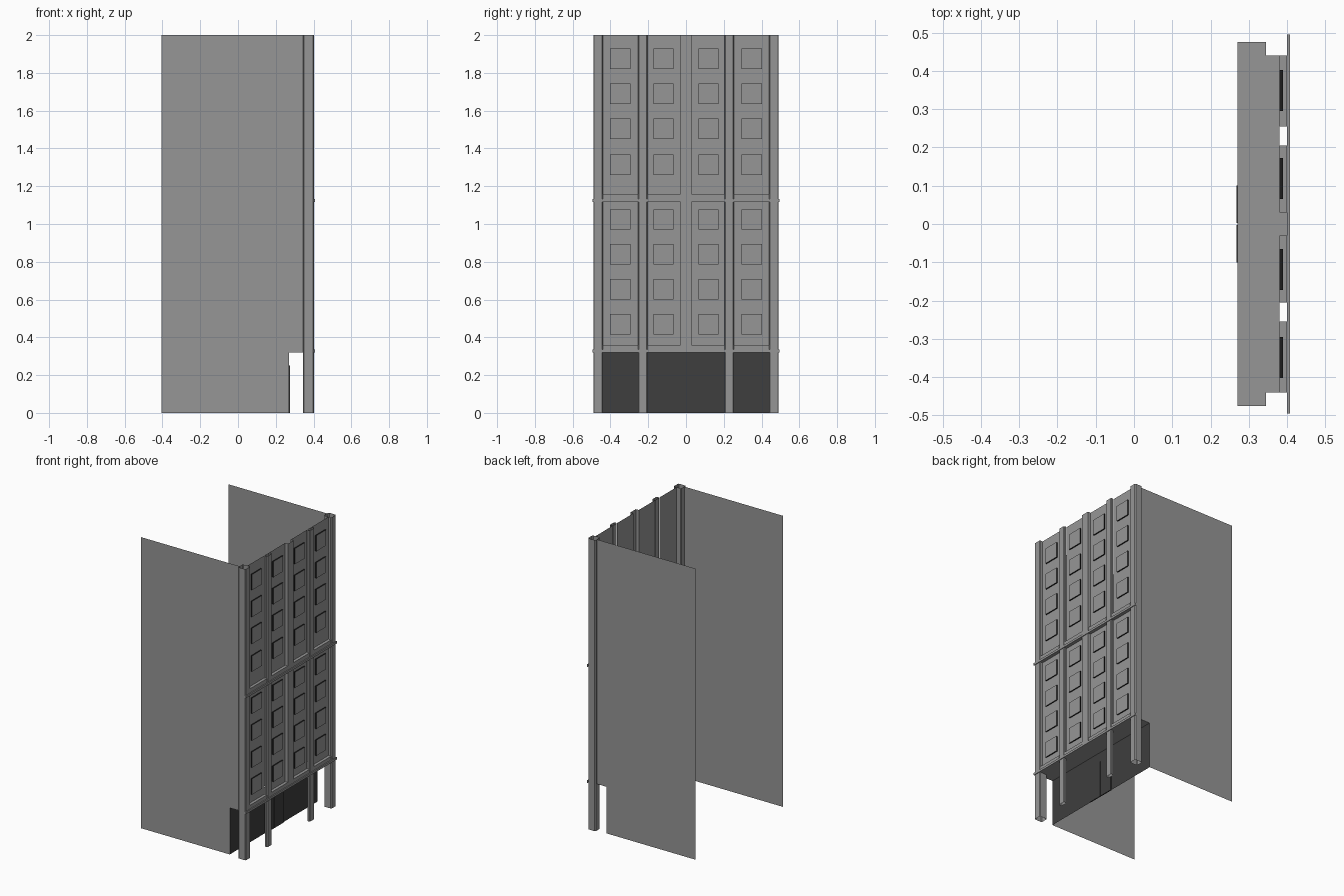
import bpy, bmesh

if "Cube" in bpy.data.objects:
    bpy.data.objects.remove(bpy.data.objects["Cube"])


def material(name, v):
    m = bpy.data.materials.new(name)
    m.diffuse_color = (v, v, v, 1)
    m.use_nodes = True
    m.node_tree.nodes["Principled BSDF"].inputs["Base Color"].default_value = m.diffuse_color
    return m


GREY = material("concrete grey", 0.305)
DARK = material("shopfront dark", 0.049)
BLACK = material("window edge black", 0.012)


def finish(name, bm, mats):
    me = bpy.data.meshes.new(name)
    bm.to_mesh(me)
    bm.free()
    for m in mats:
        me.materials.append(m)
    ob = bpy.data.objects.new(name, me)
    bpy.context.collection.objects.link(ob)
    return ob


def sheet(name, pts, mat):
    bm = bmesh.new()
    bm.faces.new([bm.verts.new(p) for p in pts])
    return finish(name, bm, [mat])


def box(name, x, y, z, mat, side=None):
    """Box from ranges; side = optional material for all but the +x face."""
    bm = bmesh.new()
    bmesh.ops.create_cube(bm, size=1)
    for v in bm.verts:
        for i, r in enumerate((x, y, z)):
            v.co[i] = r[0] if v.co[i] < 0 else r[1]
    bm.normal_update()
    if side:
        for f in bm.faces:
            f.material_index = 0 if f.normal.x > 0.5 else 1
    return finish(name, bm, [mat, side] if side else [mat])


def tube(name, x, y, z, c=0.005):
    """Hollow square column with chamfered corners, open at both ends."""
    (x0, x1), (y0, y1) = x, y
    prof = [(x0 + c, y0), (x1 - c, y0), (x1, y0 + c), (x1, y1 - c),
            (x1 - c, y1), (x0 + c, y1), (x0, y1 - c), (x0, y0 + c)]
    bm = bmesh.new()
    lo = [bm.verts.new((*p, z[0])) for p in prof]
    hi = [bm.verts.new((*p, z[1])) for p in prof]
    for i in range(8):
        j = (i + 1) % 8
        bm.faces.new((lo[i], lo[j], hi[j], hi[i]))
    return finish(name, bm, [GREY])


def span(s, a, b):
    return tuple(sorted((s * a, s * b)))


G, TOP, BACK, SHOP, WALL, FRONT = 0.32, 2.0, -0.404, 0.27, 0.38, 0.402
window_z = (0.415, 0.60, 0.785, 0.97, 1.26, 1.45, 1.635, 1.82)
bays = ((0.03, 0.205, 0.065), (0.255, 0.44, 0.295))

for s, tag in ((-1, "left"), (1, "right")):
    y = s * 0.475
    # side walls: full-depth upper sheet, shorter lower sheet
    for part, x1, z0, z1 in (("upper", 0.345, G, TOP), ("lower", SHOP, 0, G)):
        pts = [(BACK, y, z0), (x1, y, z0), (x1, y, z1), (BACK, y, z1)]
        sheet(f"{tag}_{part}_side_wall", pts if s < 0 else pts[::-1], GREY)
    # columns
    tube(f"{tag}_corner_column", (0.345, FRONT), span(s, 0.44, 0.491), (0, TOP))
    tube(f"{tag}_middle_column", (WALL, FRONT), span(s, 0.205, 0.255), (0, TOP))
    # facade bays with windows and spandrel bands
    for n, (a, b, w) in enumerate(bays):
        y0, y1 = span(s, a, b)
        sheet(f"{tag}_bay_wall_{n}", [(WALL, y0, G), (WALL, y1, G),
              (WALL, y1, TOP), (WALL, y0, TOP)], GREY)
        for z in (G, 1.12):
            box(f"{tag}_spandrel_{n}", (WALL, FRONT - 0.002), (y0, y1), (z, z + 0.04), GREY)
        for z in window_z:
            box(f"{tag}_window_{n}", (0.3805, 0.389), span(s, w, w + 0.107),
                (z, z + 0.108), GREY, BLACK)
    # shop door leaf
    box(f"{tag}_door_leaf", (SHOP - 0.002, SHOP + 0.005), span(s, 0.002, 0.1),
        (0, 0.25), DARK)
    # soffit beside the corner columns
    sheet(f"{tag}_soffit_edge", [(SHOP, s * 0.44, G), (SHOP, y, G),
          (0.345, y, G), (0.345, s * 0.44, G)][::s], GREY)

# central pilaster, open at the back
bm = bmesh.new()
prof = [(WALL, -0.03), (FRONT, -0.03), (FRONT, 0.03), (WALL, 0.03)]
lo = [bm.verts.new((*p, G)) for p in prof]
hi = [bm.verts.new((*p, TOP)) for p in prof]
for i in range(3):
    bm.faces.new((lo[i], lo[i + 1], hi[i + 1], hi[i]))
bm.faces.new(lo[::-1])
finish("central_pilaster", bm, [GREY])

# soffit and recessed shopfront
sheet("soffit", [(SHOP, -0.44, G), (SHOP, 0.44, G), (WALL, 0.44, G), (WALL, -0.44, G)], GREY)
sheet("shopfront_wall", [(SHOP, -0.475, 0), (SHOP, 0.475, 0),
      (SHOP, 0.475, G), (SHOP, -0.475, G)], DARK)

# horizontal ledges across the facade
for n, z in (("lower", G), ("upper", 1.117)):
    box(f"{n}_ledge", (FRONT - 0.002, 0.407), (-0.495, 0.495), (z, z + 0.015), GREY)
